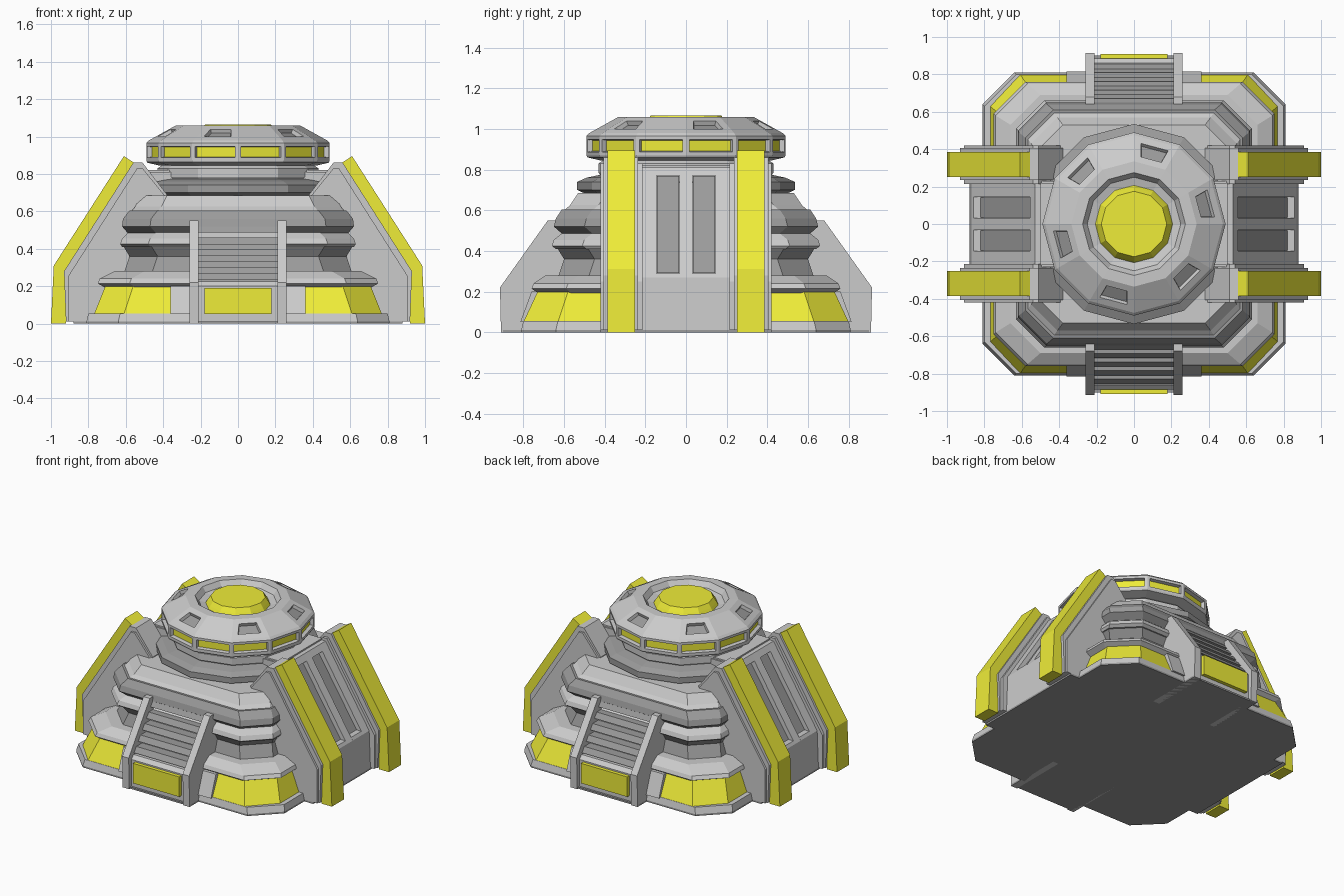
import bpy, bmesh
from math import sin, cos, pi

if "Cube" in bpy.data.objects:
    bpy.data.objects.remove(bpy.data.objects["Cube"])


def material(name, rgb):
    m = bpy.data.materials.new(name)
    m.diffuse_color = (*rgb, 1)
    m.use_nodes = True
    m.node_tree.nodes["Principled BSDF"].inputs["Base Color"].default_value = m.diffuse_color
    return m


YELLOW = material("yellow", (0.86, 0.84, 0.04))
DARK = material("dark_grey", (0.33, 0.33, 0.33))


def finish(name, bm, mat=None, mirror=""):
    bmesh.ops.recalc_face_normals(bm, faces=bm.faces)
    me = bpy.data.meshes.new(name)
    bm.to_mesh(me)
    bm.free()
    ob = bpy.data.objects.new(name, me)
    bpy.context.collection.objects.link(ob)
    if mat:
        me.materials.append(mat)
    if mirror:
        mod = ob.modifiers.new("mirror", 'MIRROR')
        mod.use_axis = ("x" in mirror, "y" in mirror, False)
    return ob


def skin(bm, rings, caps=True):
    """Join closed point rings with quads; returns the quads ring by ring."""
    loops = [[bm.verts.new(p) for p in r] for r in rings]
    bands = []
    for a, b in zip(loops, loops[1:]):
        n = len(a)
        bands.append([bm.faces.new((a[i], a[(i + 1) % n], b[(i + 1) % n], b[i])) for i in range(n)])
    if caps:
        bm.faces.new(loops[0][::-1])
        bm.faces.new(loops[-1])
    return bands


def tier(name, rings, mat=None):
    """Stack of chamfered rectangles (half x, half y, chamfer, z)."""
    bm = bmesh.new()
    pts = []
    for x, y, c, z in rings:
        pts.append([(x, -y + c, z), (x, y - c, z), (x - c, y, z), (-x + c, y, z),
                    (-x, y - c, z), (-x, -y + c, z), (-x + c, -y, z), (x - c, -y, z)])
    skin(bm, pts)
    return finish(name, bm, mat)


def extrude(name, prof, axis, a, b, mat=None, mirror="xy"):
    """Profile (u, z) pushed along x or y from a to b."""
    bm = bmesh.new()
    skin(bm, [[(t, u, z) if axis == "x" else (u, t, z) for u, z in prof] for t in (a, b)])
    return finish(name, bm, mat, mirror)


def rect(u0, u1, z0, z1):
    return [(u0, z0), (u1, z0), (u1, z1), (u0, z1)]


def ring(r, z, n=12):
    return [(r * cos(2 * pi * i / n), r * sin(2 * pi * i / n), z) for i in range(n)]


# underside plates
tier("underside_plate", [(.81, .81, .17, 0), (.81, .81, .17, .012)], DARK)
extrude("underside_side", rect(.3, .88, 0, .012), "y", -.42, .42, DARK, "x")
extrude("underside_end", rect(.3, .90, 0, .012), "x", -.26, .26, DARK, "y")

# stepped body
tier("base_slab", [(.81, .81, .17, .012), (.80, .80, .17, .055)])
tier("lower_wall", [(.74, .75, .17, .05), (.67, .69, .16, .2)])
tier("lower_rim", [(.69, .71, .16, .18), (.75, .76, .17, .215), (.74, .75, .17, .24), (.66, .69, .16, .28)])
tier("lower_recess", [(.61, .63, .15, .27), (.58, .60, .15, .36), (.62, .64, .15, .425)], DARK)
tier("middle_ring", [(.62, .64, .15, .41), (.63, .66, .15, .425), (.62, .65, .15, .455), (.58, .60, .15, .495)])
tier("upper_band", [(.59, .61, .15, .485), (.62, .65, .15, .52), (.615, .64, .15, .56), (.58, .61, .15, .605)], DARK)
tier("top_tier", [(.57, .60, .14, .60), (.55, .57, .14, .625), (.52, .53, .14, .685)])

# yellow corner panels with grey frames
bm = bmesh.new()
low = [(.36, .80), (.61, .80), (.77, .63), (.77, .41)]
high = [(.36, .73), (.56, .73), (.71, .58), (.71, .41)]
inner = [(.36, .55), (.45, .55), (.55, .45), (.55, .41)]
skin(bm, [[(x, y, z) for x, y in o + inner[::-1]] for o, z in ((low, .05), (high, .2))])
finish("corner_panel", bm, YELLOW, "xy")
extrude("panel_frame", [(.6, .05), (.815, .05), (.76, .2), (.6, .2)], "x", .25, .36)

# front and back vents
extrude("vent_rail", [(.5, 0), (.91, 0), (.915, .22), (.68, .55), (.5, .55)], "x", .21, .26)
extrude("vent_block", [(.5, .012), (.885, .012), (.885, .2), (.86, .225), (.5, .225)], "x", -.21, .21, None, "y")
extrude("vent_panel", rect(.86, .91, .05, .19), "x", -.18, .18, YELLOW, "y")
extrude("vent_backing", [(.5, .2), (.80, .22), (.60, .50), (.5, .50)], "x", -.21, .21, DARK, "y")
for i in range(5):
    y, z = .855 - .046 * i, .235 + .063 * i
    extrude("vent_slat", [(y, z), (y - .025, z + .035), (y - .12, z + .035), (y - .12, z)],
            "x", -.21, .21, DARK, "y")

# side buttresses
extrude("buttress", [(.38, .012), (.92, .012), (.93, .28), (.56, .86), (.51, .86), (.38, .69)], "y", .235, .405)
extrude("buttress_foot", [(.38, .012), (.91, .012), (.91, .25), (.54, .83), (.51, .83), (.38, .67)], "y", .215, .42)
extrude("buttress_stripe", [(.92, 0), (1, 0), (.985, .31), (.61, .895), (.54, .85), (.92, .27)], "y", .25, .385, YELLOW)

# side walls with recessed windows
wall = [(.35, .012), (.88, .012), (.87, .27), (.53, .81), (.35, .81)]
notch = [(.35, .012), (.88, .012), (.87, .27), (.858, .29), (.808, .29), (.505, .77), (.555, .77), (.53, .81), (.35, .81)]
extrude("side_wall", wall, "y", .145, .23)
extrude("side_mullion", wall, "y", -.032, .032, None, "x")
extrude("window_surround", notch, "y", .032, .145)
extrude("side_window", [(.81, .292), (.822, .292), (.519, .768), (.507, .768)], "y", .034, .143, DARK)
extrude("window_sill", rect(.3, .5, .7, .82), "y", -.22, .22, None, "x")

# turret neck
bm = bmesh.new()
skin(bm, [ring(.47, .67), ring(.535, .70), ring(.535, .74), ring(.49, .76), ring(.42, .775)])
finish("neck_skirt", bm, DARK)
bm = bmesh.new()
skin(bm, [ring(.42, .77), ring(.43, .785), ring(.43, .83), ring(.40, .85), ring(.40, .87)])
finish("neck_collar", bm)

# turret with inset windows in the band and on every second roof face
bm = bmesh.new()
bands = skin(bm, [ring(.42, .845), ring(.485, .86), ring(.49, .87), ring(.49, .965), ring(.475, .98),
                  ring(.335, 1.058), ring(.275, 1.06), ring(.25, 1.025), ring(.21, 1.015)])
bmesh.ops.recalc_face_normals(bm, faces=bm.faces)
roof = bands[4][::2]
for faces, index, width, depth in ((bands[2], 1, .017, -.025), (roof, 2, .038, -.022)):
    bmesh.ops.inset_individual(bm, faces=faces, thickness=width, depth=0, use_even_offset=True)
    bmesh.ops.inset_individual(bm, faces=faces, thickness=.004, depth=depth, use_even_offset=True)
    for f in faces:
        f.material_index = index
me = finish("turret", bm).data
for m in (material("grey", (.8, .8, .8)), YELLOW, DARK):
    me.materials.append(m)

# roof cap
bm = bmesh.new()
skin(bm, [ring(.21, 1.01), ring(.195, 1.035), ring(.175, 1.065)])
finish("roof_cap", bm, YELLOW)
